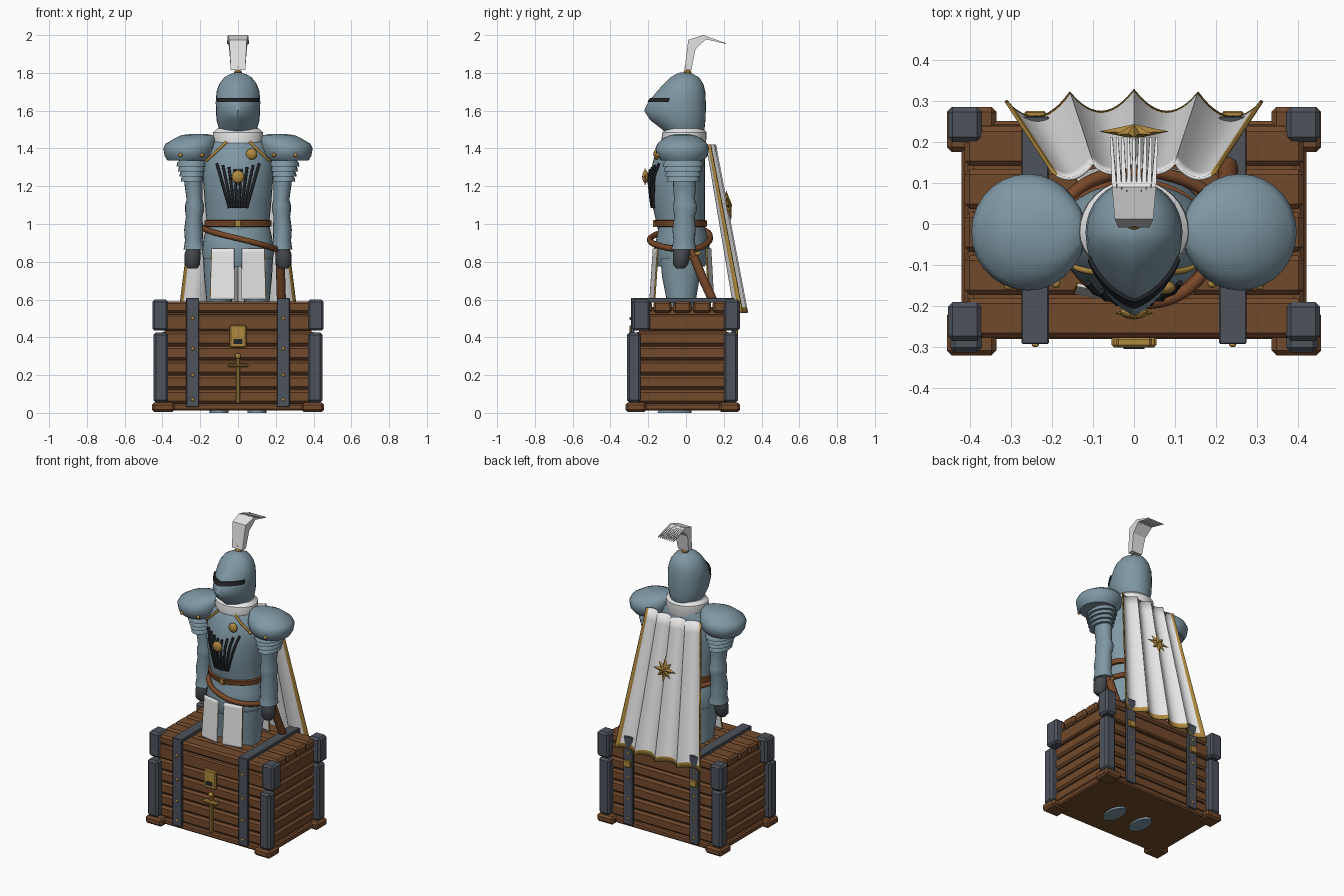
import bpy, bmesh
from math import sin, cos, pi, asin, copysign
from mathutils import Vector, Matrix

if "Cube" in bpy.data.objects:
    bpy.data.objects.remove(bpy.data.objects["Cube"], do_unlink=True)


def material(name, rgb):
    m = bpy.data.materials.new(name)
    m.use_nodes = True
    m.diffuse_color = (*rgb, 1)
    m.node_tree.nodes["Principled BSDF"].inputs["Base Color"].default_value = (*rgb, 1)
    return m


STEEL = material("blue steel", (.21, .31, .37))
WHITE = material("white cloth", (.8, .8, .8))
GOLD = material("gold", (.43, .25, .05))
WOOD = material("wood", (.17, .068, .025))
IRON = material("dark iron", (.075, .085, .105))
LEATHER = material("leather", (.19, .065, .022))
BLACK = material("black", (.015, .017, .02))
GLOVE = material("glove grey", (.06, .065, .075))


def finish(name, bm, mats, angle=40):
    bmesh.ops.recalc_face_normals(bm, faces=bm.faces[:])
    me = bpy.data.meshes.new(name)
    bm.to_mesh(me)
    bm.free()
    for m in mats:
        me.materials.append(m)
    ob = bpy.data.objects.new(name, me)
    bpy.context.collection.objects.link(ob)
    if angle:
        bpy.ops.object.select_all(action='DESELECT')
        ob.select_set(True)
        bpy.context.view_layer.objects.active = ob
        bpy.ops.object.shade_smooth_by_angle(angle=angle * pi / 180)
    return ob


def box(name, x, y, z, mat, bevel=.008):
    bm = bmesh.new()
    bmesh.ops.create_cube(bm, size=1)
    for v in bm.verts:
        v.co = Vector([(r[0] + r[1]) / 2 + c * (r[1] - r[0]) for c, r in zip(v.co, (x, y, z))])
    if bevel:
        bmesh.ops.bevel(bm, geom=bm.edges[:], offset=bevel, segments=1, affect='EDGES')
    return finish(name, bm, [mat], 0)


def loft(name, rings, mat, closed=True, angle=40):
    bm = bmesh.new()
    rows = [[bm.verts.new(p) for p in r] for r in rings]
    n = len(rows[0])
    for a, b in zip(rows, rows[1:]):
        for i in range(n if closed else n - 1):
            bm.faces.new((a[i], a[(i + 1) % n], b[(i + 1) % n], b[i]))
    if closed:
        bm.faces.new(rows[0])
        bm.faces.new(rows[-1])
    return finish(name, bm, [mat], angle)


def limb(name, s, rings, mat, n=20):
    """Rings are z, centre x, centre y, radius x, radius y."""
    return loft(name, [[(s * (cx + rx * cos(2 * pi * i / n)), cy + ry * sin(2 * pi * i / n), z)
                        for i in range(n)] for z, cx, cy, rx, ry in rings], mat)


def keel(z, w, front, back, q, grow=0, arc=pi, n=32):
    """Cross-section with a keeled front; q sharpens the keel."""
    pts = []
    for i in range(n):
        a = -arc + 2 * arc * i / (n if arc == pi else n - 1)
        sharp = q if cos(a) > 0 else 1
        x = copysign(abs(sin(a)) ** sharp, sin(a)) * (w + grow)
        y = -.02 - cos(a) * ((-front - .02) if cos(a) > 0 else (back + .02)) - copysign(grow, cos(a))
        pts.append((x, y, z))
    return pts


def sample(table, z):
    for a, b in zip(table, table[1:]):
        if a[0] <= z <= b[0]:
            t = (z - a[0]) / (b[0] - a[0])
            return [p + (r - p) * t for p, r in zip(a, b)]


def tube(name, pts, r, mat, cyclic=False, flat=False):
    cu = bpy.data.curves.new(name, 'CURVE')
    cu.dimensions = '3D'
    cu.bevel_depth = r
    cu.bevel_resolution = 2
    cu.use_fill_caps = True
    sp = cu.splines.new('POLY' if flat else 'NURBS')
    sp.points.add(len(pts) - 1)
    for p, co in zip(sp.points, pts):
        p.co = (*co, 1)
    sp.use_cyclic_u, sp.use_endpoint_u = cyclic, True
    cu.materials.append(mat)
    ob = bpy.data.objects.new(name, cu)
    bpy.context.collection.objects.link(ob)
    return ob


def ball(name, loc, r, depth=1, mat=GOLD):
    bm = bmesh.new()
    bmesh.ops.create_uvsphere(bm, u_segments=12, v_segments=8, radius=r,
                              matrix=Matrix.Translation(loc) @ Matrix.Diagonal((1, depth, 1, 1)))
    return finish(name, bm, [mat])


def star(name, loc, r, tilt, depth, points=8):
    bm = bmesh.new()
    m = Matrix.Translation(loc) @ Matrix.Rotation(tilt, 4, 'X')
    rim = []
    for i in range(points * 2):
        rr = r * (.42 if i % 2 else .75 if i % 4 else 1)
        rim.append(bm.verts.new(m @ Vector((rr * sin(pi * i / points), 0, rr * cos(pi * i / points)))))
    for d in (depth, -depth):
        tip = bm.verts.new(m @ Vector((0, d, 0)))
        for i in range(len(rim)):
            bm.faces.new((rim[i - 1], rim[i], tip))
    return finish(name, bm, [GOLD], 0)


def cloth(name, fn, nu, sides, hem=.95):
    """Sheet over u in -1..1, t in 0..1 with gold side borders and hem."""
    us = sorted([-1 + 2 * i / nu for i in range(nu + 1)] + [-.94, .94])
    ts = [hem * j / 12 for j in range(13)] + [1]
    bm = bmesh.new()
    g = [[bm.verts.new(fn(u, t)) for u in us] for t in ts]
    for j in range(len(ts) - 1):
        for i in range(len(us) - 1):
            f = bm.faces.new((g[j][i], g[j][i + 1], g[j + 1][i + 1], g[j + 1][i]))
            mid = (us[i] + us[i + 1]) / 2
            f.material_index = int(ts[j] >= hem or mid * sides > .94 or (sides == 2 and mid < -.94)
                                   or (sides == 2 and mid > .94))
            if sides == 2 and abs(mid) < .94 and ts[j] < hem:
                f.material_index = 0
    ob = finish(name, bm, [WHITE, GOLD])
    so = ob.modifiers.new("thickness", 'SOLIDIFY')
    so.thickness, so.offset = .008, 0


# Chest: base, planked walls and lid
box("chest_floor", (-.42, .42), (-.28, .25), (.012, .05), WOOD)
for i in range(5):
    z = (.05 + i * .077, .121 + i * .077)
    box("wall_plank", (-.41, .41), (-.27, .235), z, WOOD, .012)
box("chest_core", (-.39, .39), (-.25, .215), (.04, .56), WOOD, 0)
box("lid_skirt", (-.412, .412), (-.277, .24), (.437, .522), WOOD)
for i in range(5):
    y = -.277 + i * .1045
    box("lid_plank", (-.412, .412), (y, y + .096), (.53, .59), WOOD, .012)
for s in (-1, 1):
    def span(a, b):
        return tuple(sorted((s * a, s * b)))
    for f, y in ((-1, (-.32, -.21)), (1, (.175, .285))):
        box("foot", span(.335, .455), y, (.005, .055), WOOD, .012)
        box("lower_post", span(.37, .447), (-.312, -.24) if f < 0 else (.2, .275), (.055, .425), IRON, .012)
        box("upper_post", span(.37, .453), (-.285, -.19) if f < 0 else (.2, .285), (.435, .6), IRON, .012)
        face = -.284 if f < 0 else .25
        box("strap", span(.207, .274), (face - .008, face + .012), (.03, .605), IRON, .003)
        for z in (.07, .2, .34, .5):
            ball("strap_rivet", (s * .24, face + f * .01, z), .009, .6)
    box("strap_top", span(.207, .274), (-.292, .262), (.585, .608), IRON, .003)
    box("hinge", span(.215, .266), (.25, .275), (.41, .455), GOLD, .004)

# Lock and hanging sword ornament
box("lock_plate", (-.044, .044), (-.3, -.275), (.345, .465), GOLD, .006)
box("lock_keyhole", (-.025, .025), (-.304, -.296), (.365, .39), BLACK, 0)
box("ornament_blade", (-.01, .01), (-.288, -.268), (.05, .31), GOLD, .004)
box("ornament_guard", (-.055, .055), (-.3, -.27), (.243, .26), GOLD, .006)
ball("ornament_pommel", (0, -.285, .3), .015)

# Torso and pelvis
TORSO = [(.93, .17, -.14, .1), (1.0, .165, -.155, .1), (1.1, .175, -.178, .1), (1.25, .187, -.195, .1),
         (1.35, .185, -.17, .1), (1.42, .15, -.135, .095), (1.465, .11, -.1, .08)]
loft("breastplate", [keel(*r, 1.25) for r in TORSO], STEEL)
FAULD = [(.775, .175, -.15, .1), (.85, .192, -.175, .13), (.93, .18, -.155, .115), (.99, .166, -.145, .1)]
loft("fauld", [keel(*r, 1.1) for r in FAULD], STEEL)
loft("belt", [keel(*sample(TORSO, z), 1.25, g) for z, g in ((.985, .002), (.987, .011), (1.018, .011), (1.02, .002))],
     LEATHER)
box("belt_buckle", (-.016, .016), (-.175, -.16), (.983, 1.022), GOLD, .004)
tube("sword_belt", [(-.185, .02, .98), (-.16, -.13, .96), (0, -.215, .925), (.15, -.17, .885), (.225, -.02, .86),
                    (.2, .09, .87), (0, .15, .93), (-.15, .1, .98)], .016, LEATHER, True)


def chest_point(x, z, out):
    _, w, f, _ = sample(TORSO, z)
    a = asin(min(1, abs(x) / w) ** (1 / 1.25))
    return (x, -.02 - cos(a) * (-f - .02) - out, z)


# Breastplate decoration
for i in range(8):
    k = i - 3.5
    tube("chest_flute", [chest_point(k * (.013 + .019 * t), 1.085 + t * (.2 + .01 * abs(k)), .006)
                         for t in (0, .25, .5, .75, 1)], .0075, BLACK, flat=True)
star("chest_star", (0, -.217, 1.25), .048, 0, .014)
ball("chest_boss", (0, -.215, 1.25), .034, .5)
ball("shoulder_boss", chest_point(.072, 1.37, .012), .03, .6)
for s in (-1, 1):
    tube("neck_trim", [chest_point(s * (.06 + .105 * t), 1.435 - .1 * t, .004) for t in (0, .3, .5, .8, 1)],
         .008, GOLD)

# Limbs
for s in (-1, 1):
    limb("leg", s, [(.02, .1, -.03, .055, .075), (.12, .1, -.03, .05, .05), (.35, .1, -.025, .062, .065),
                    (.5, .1, -.025, .065, .07), (.6, .1, -.025, .068, .078), (.72, .1, -.027, .08, .1),
                    (.82, .1, -.025, .086, .11)], STEEL)
    limb("sabaton", s, [(0, .1, -.06, .05, .09), (.05, .1, -.05, .05, .08), (.1, .1, -.03, .045, .05)], STEEL)
    limb("arm", s, [(1.36, .24, -.01, .06, .06), (1.2, .235, -.008, .047, .06), (1.13, .23, -.008, .042, .055),
                    (1.1, .23, -.005, .05, .062), (1.07, .23, -.005, .05, .062), (1.04, .232, -.008, .044, .054),
                    (.97, .235, -.01, .05, .062), (.91, .234, -.01, .047, .056), (.865, .23, -.012, .058, .066)],
         STEEL)
    limb("glove", s, [(.765, .24, -.03, .025, .022), (.785, .242, -.028, .04, .04), (.84, .24, -.024, .043, .045),
                      (.875, .235, -.02, .036, .042)], GLOVE)
    limb("pauldron", s, [(1.335, .265, -.02, .108, .11), (1.36, .26, -.02, .128, .135), (1.4, .258, -.02, .138, .142),
                         (1.425, .25, -.02, .133, .132), (1.455, .225, -.02, .108, .1), (1.47, .215, -.02, .085, .065),
                         (1.477, .21, -.02, .04, .03)], STEEL, 28)
    for i in range(4):
        z, r = 1.305 - i * .027, .082 - i * .007
        limb("shoulder_lame", s, [(z, .243, -.015, r, r + .027), (z + .02, .243, -.015, r - .004, r + .022),
                                  (z + .032, .243, -.015, r - .015, r + .01)], STEEL)
    for x, y in ((.305, -.15), (.19, -.145)):
        ball("pauldron_rivet", (s * x, y, 1.365), .011)

# Helmet, visor slit and collar
HELM = [(1.47, .085, -.1, .085), (1.5, .1, -.125, .098), (1.55, .114, -.19, .103), (1.6, .117, -.222, .105),
        (1.645, .118, -.2, .105), (1.7, .114, -.155, .102), (1.74, .1, -.12, .092), (1.775, .074, -.085, .07),
        (1.795, .04, -.05, .036), (1.802, .01, -.03, .0)]
loft("helmet", [keel(*r, 1.45) for r in HELM], STEEL, angle=55)
loft("visor_slit", [keel(*sample(HELM, z), 1.45, g, 1.2) for z, g in
                    ((1.645, 0), (1.645, .006), (1.668, .008), (1.668, 0))], BLACK, False)
loft("collar", [keel(z, w, f, b, 1.1) for z, w, f, b in
                ((1.41, .125, -.125, .1), (1.45, .135, -.13, .108), (1.485, .132, -.125, .108), (1.505, .11, -.1, .09))],
     WHITE)

# Plume of slim feathers on a gold socket
limb("plume_socket", 1, [(1.785, 0, .008, .02, .02), (1.805, 0, .008, .022, .022), (1.815, 0, .008, .012, .012),
                         (1.835, 0, .01, .018, .018)], GOLD, 12)
QUILL = [(-.008, .028, 1.815), (.012, .05, 1.925), (.09, .105, 1.978), (.205, .212, 1.953)]
TOPS = [0, .05, 2.0 - 1.978, .007]
for i in range(9):
    k = (i - 4) / 4
    rings = []
    for j, (y0, y1, z) in enumerate(QUILL):
        x = k * (.034 + .007 * j) * (1 if j else .95)
        h = .0058 if j < 3 else .003
        rings.append([(x - h, y0, z + TOPS[j]), (x + h, y0, z + TOPS[j]), (x + h, y1, z), (x - h, y1, z)])
    loft("plume_feather", rings, WHITE, angle=20)

# Tabard panels, front and back
for s in (-1, 1):
    for name, y, d in (("front_panel", -.172, -.018), ("back_panel", .13, .015)):
        cloth(name, lambda u, t, s=s, y=y, d=d: (s * (.08 + .003 * t + u * (.06 + .005 * t)),
                                                 y + d * t + (.012 * (u + 1) if y < 0 else -.012 * (u + 1)),
                                                 .87 - .27 * t), 8, 1)


# Cape with pointed folds and a star
def cape(u, t):
    fold = 1 - abs(sin(2 * pi * u)) ** .8
    return ((.2 + .112 * t) * u, .125 + .148 * t + (.03 + .022 * t) * fold - .025 * u * u, 1.42 - .89 * t)


cloth("cape", cape, 48, 2, .965)
star("cape_star", (0, .225, 1.1), .085, .165, .018)

# Scabbard and hilt
tube("scabbard", [(.222, .04, .83), (.226, .085, .72), (.23, .145, .59)], .024, LEATHER, flat=True)
tube("hilt", [(.222, .015, .885), (.222, .045, .82)], .016, LEATHER, flat=True)
tube("hilt_guard", [(.222, .01, .815), (.222, .075, .85)], .01, GOLD, flat=True)
ball("hilt_pommel", (.222, .015, .89), .02)
